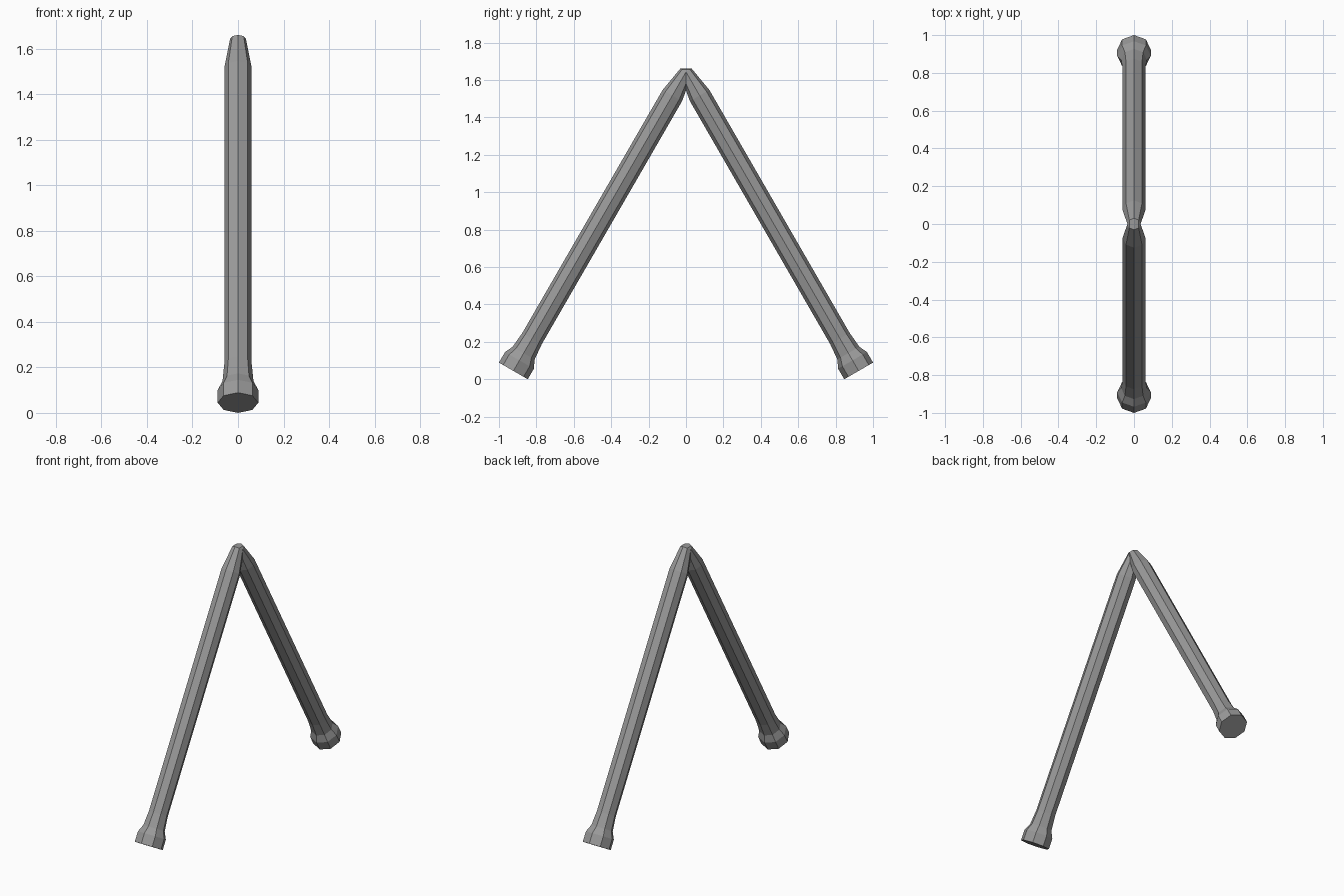
import bpy, bmesh, math
from mathutils import Vector, Matrix

if "Cube" in bpy.data.objects:
    bpy.data.objects.remove(bpy.data.objects["Cube"])

FOOT_Y, FOOT_Z = 0.923, 0.0445
LEN = FOOT_Y / math.sin(math.radians(30))
# (distance along leg from foot, radius)
PROFILE = [(0, 0.089), (0.065, 0.089), (0.11, 0.068), (0.2, 0.06),
           (1.70, 0.06), (LEN, 0.035)]

dark = bpy.data.materials.new("dark_grey")
dark.diffuse_color = (0.32, 0.32, 0.32, 1)
dark.use_nodes = True
dark.node_tree.nodes["Principled BSDF"].inputs["Base Color"].default_value = dark.diffuse_color


def ring(t, r, side):
    """Octagon across a leg tilted 30 degrees towards the centre."""
    m = Matrix.Translation((0, side * FOOT_Y, FOOT_Z)) @ Matrix.Rotation(side * math.radians(30), 4, 'X')
    return [m @ Vector((r * math.cos(k * math.pi / 4), r * math.sin(k * math.pi / 4), t))
            for k in range(8)]


def finish(bm, name):
    bmesh.ops.recalc_face_normals(bm, faces=bm.faces)
    me = bpy.data.meshes.new(name)
    bm.to_mesh(me)
    bm.free()
    me.materials.append(dark)
    bpy.context.collection.objects.link(bpy.data.objects.new(name, me))


# legs with flared feet and tapered tops
for side, name in ((-1, "front_leg"), (1, "back_leg")):
    bm = bmesh.new()
    rings = [[bm.verts.new(p) for p in ring(t, r, side)] for t, r in PROFILE]
    for a, b in zip(rings, rings[1:]):
        for k in range(8):
            n = (k + 1) % 8
            bm.faces.new((a[k], a[n], b[n], b[k]))
    bm.faces.new(rings[0])
    bm.faces.new(rings[-1])
    finish(bm, name)

# flat cap joining the two leg tops
bm = bmesh.new()
for side in (-1, 1):
    for p in ring(*PROFILE[-1], side):
        bm.verts.new(p)
bmesh.ops.remove_doubles(bm, verts=bm.verts, dist=0.0005)
bmesh.ops.convex_hull(bm, input=bm.verts)
bmesh.ops.dissolve_limit(bm, angle_limit=0.02, verts=bm.verts, edges=bm.edges)
finish(bm, "apex_cap")
